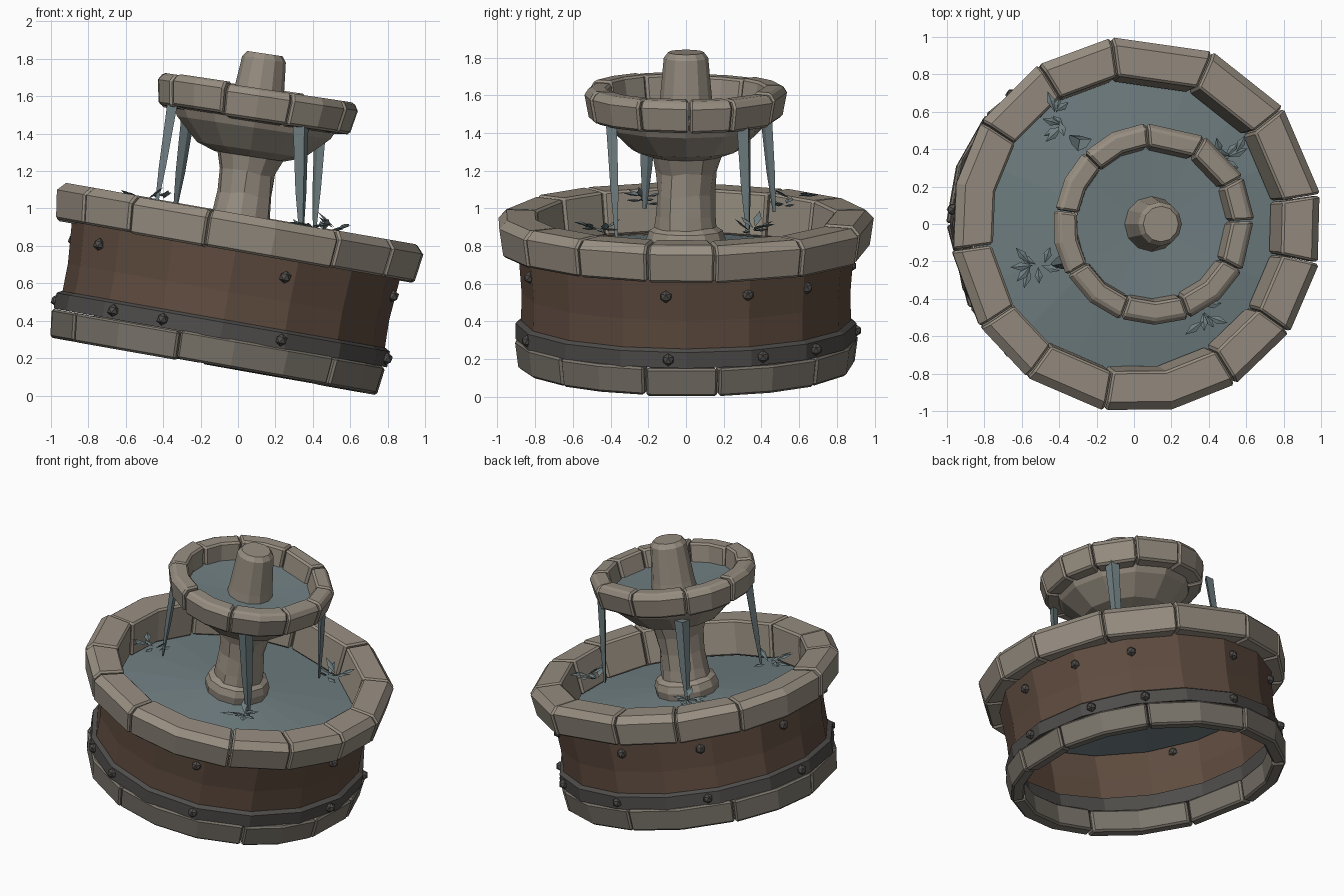
import bpy, bmesh, random
from math import sin, cos, radians, pi
from mathutils import Matrix, Vector

if "Cube" in bpy.data.objects:
    bpy.data.objects.remove(bpy.data.objects["Cube"])

random.seed(4)


def lean(deg):
    """The whole fountain leans to +x: local axis frame."""
    return Matrix.Translation((-0.12, 0, 0.16)) @ Matrix.Rotation(radians(deg), 4, 'Y')


LOW = lean(10.0)
# upper bowl leans a touch less, pivoting about its own centre
PIVOT = Vector((0, 0, 1.4))
HIGH = (Matrix.Translation((-0.008, 0, 0)) @ lean(9.4) @ Matrix.Translation(PIVOT)
        @ Matrix.Rotation(radians(-0.9), 4, 'Y') @ Matrix.Translation(-PIVOT))


def mat(name, col):
    m = bpy.data.materials.new(name)
    m.diffuse_color = (*col, 1)
    m.use_nodes = True
    m.node_tree.nodes["Principled BSDF"].inputs["Base Color"].default_value = m.diffuse_color
    return m


STONE = mat("stone", (0.31, 0.27, 0.22))
DARK = mat("dark_stone", (0.20, 0.18, 0.15))
WOOD = mat("wood", (0.115, 0.072, 0.05))
IRON = mat("iron", (0.08, 0.075, 0.07))
WATER = mat("water", (0.16, 0.21, 0.22))


def finish(bm, name, m, world=LOW):
    bmesh.ops.recalc_face_normals(bm, faces=bm.faces[:])
    bm.transform(world)
    me = bpy.data.meshes.new(name)
    bm.to_mesh(me)
    bm.free()
    me.materials.append(m)
    ob = bpy.data.objects.new(name, me)
    bpy.context.collection.objects.link(ob)
    return ob


def polar(r, a, h):
    return Vector((r * cos(a), r * sin(a), h))


def lathe(name, prof, n, m, world=LOW, jitter=0.0, cap=False, closed=False):
    """Revolve (r, h) points; a radius of 0 closes to a point."""
    bm = bmesh.new()
    rings = []
    for r, h in prof:
        if r == 0:
            rings.append([bm.verts.new((0, 0, h))] * n)
        else:
            rings.append([bm.verts.new(polar(r + random.uniform(-jitter, jitter), 2 * pi * i / n,
                          h + random.uniform(-jitter, jitter))) for i in range(n)])
    pairs = list(zip(rings, rings[1:])) + ([(rings[-1], rings[0])] if closed else [])
    for a, b in pairs:
        for i in range(n):
            j = (i + 1) % n
            bm.faces.new(list(dict.fromkeys((a[i], a[j], b[j], b[i]))))
    if cap:
        bm.faces.new(rings[-1])
    return finish(bm, name, m, world)


def block_ring(name, prof, joints, step, m, world=LOW, gap=0.004, jr=0.006, jh=0.005, bevel=0.012):
    """Ring of separate curved blocks split at the given joint angles."""
    bm = bmesh.new()
    mean_r = sum(p[0] for p in prof) / len(prof)
    for k, a0 in enumerate(joints):
        span = (joints[(k + 1) % len(joints)] - a0) % 360
        n = max(1, round(span / step))
        s, e = radians(a0) + gap / mean_r, radians(a0 + span) - gap / mean_r
        dr, dh = random.uniform(-jr, jr), random.uniform(-jh, jh)
        secs = [[bm.verts.new(polar(r + dr, s + (e - s) * i / n, h + dh)) for r, h in prof]
                for i in range(n + 1)]
        for p, q in zip(secs, secs[1:]):
            for i in range(len(prof)):
                j = (i + 1) % len(prof)
                bm.faces.new((p[i], p[j], q[j], q[i]))
        bm.faces.new(secs[0])
        bm.faces.new(secs[-1])
    bmesh.ops.recalc_face_normals(bm, faces=bm.faces[:])
    sharp = [e for e in bm.edges if e.calc_face_angle(0) > 0.9]
    bmesh.ops.bevel(bm, geom=sharp, offset=bevel, segments=1, affect='EDGES', profile=0.5)
    return finish(bm, name, m, world)


# lower basin: base stones, iron band, wooden drum, rim stones, water
block_ring("base_stones", [(0.81, 0), (0.895, -0.003), (0.915, 0.15), (0.81, 0.15)],
           [346, 11, 50, 95, 140, 180, 210, 256, 313], 22, DARK)
lathe("iron_band", [(0.84, 0.15), (0.905, 0.15), (0.905, 0.235), (0.88, 0.25), (0.84, 0.25)],
      16, IRON, closed=True)
lathe("wooden_drum", [(0.876, 0.2), (0.872, 0.4), (0.893, 0.66)], 16, WOOD)
block_ring("rim_stones",
           [(0.86, 0.62), (0.985, 0.62), (1.008, 0.775), (0.965, 0.82), (0.80, 0.82), (0.77, 0.585),
            (0.85, 0.585)],
           [9, 38, 66, 98, 122, 147, 188, 213, 234, 260, 302, 325, 348], 22, STONE)
lathe("lower_water", [(0, 0.66), (0.2, 0.64), (0.87, 0.565)], 16, WATER)

# bolts on band and drum
bm = bmesh.new()
for r, h, angs in ((0.90, 0.195, (229, 249, 291, 354, 27, 50, 90, 130, 175)),
                   (0.876, 0.53, (214, 289, 353, 22, 47, 95, 130, 170))):
    for a in angs:
        bmesh.ops.create_icosphere(bm, subdivisions=1, radius=0.034,
                                   matrix=Matrix.Translation(polar(r, radians(a), h)))
finish(bm, "bolts", IRON)

# column with foot and rough shaft
lathe("column_foot", [(0.2, 0.62), (0.21, 0.69), (0.195, 0.735), (0.155, 0.76)], 12, STONE, HIGH)
lathe("column_shaft", [(0.165, 0.72), (0.16, 0.82), (0.152, 0.93), (0.155, 1.05), (0.185, 1.15)],
      12, STONE, HIGH, jitter=0.01)

# upper bowl, its rim, water and spout
lathe("upper_bowl", [(0, 1.13), (0.19, 1.135), (0.29, 1.17), (0.415, 1.29), (0.45, 1.36), (0.42, 1.39)],
      12, STONE, HIGH)
block_ring("upper_rim_stones",
           [(0.43, 1.325), (0.515, 1.335), (0.54, 1.465), (0.515, 1.505), (0.42, 1.505), (0.395, 1.35)],
           [2, 28, 60, 95, 135, 172, 210, 250, 290, 332], 24, STONE, HIGH, jr=0.012, jh=0.01)
lathe("upper_water", [(0, 1.36), (0.43, 1.38)], 12, WATER, HIGH)
lathe("spout", [(0.15, 1.35), (0.14, 1.42), (0.118, 1.66), (0.095, 1.69)], 12, STONE, HIGH, cap=True)

# falling streams and leaf-shaped splash drops (world positions)
STREAMS = [((-0.27, 0.43, 1.52), (-0.34, 0.47, 0.98), (-0.42, 0.59, 1.07)),
           ((-0.35, -0.20, 1.57), (-0.44, -0.22, 1.00), (-0.55, -0.22, 1.06)),
           ((0.45, 0.31, 1.47), (0.41, 0.33, 0.86), (0.54, 0.37, 0.90)),
           ((0.34, -0.40, 1.46), (0.34, -0.37, 0.84), (0.38, -0.50, 0.91))]
streams, drops = bmesh.new(), bmesh.new()
for top, foot, splash in STREAMS:
    top, foot, splash = Vector(top), Vector(foot), Vector(splash)
    out = Vector((top.x - 0.1, top.y, 0)).normalized()
    side = Vector((-out.y, out.x, 0))
    rings = []
    for t, w in ((0, 0.05), (0.15, 0.045), (0.6, 0.034), (1, 0.012)):
        c = top.lerp(foot, t)
        rings.append([streams.verts.new(c + side * w * u + out * w * v)
                      for u, v in ((-1, -0.2), (0, 0.6), (1, -0.2), (0, -0.5))])
    for a, b in zip(rings, rings[1:]):
        for i in range(4):
            j = (i + 1) % 4
            streams.faces.new((a[i], a[j], b[j], b[i]))
    streams.faces.new(rings[0])
    streams.faces.new(rings[-1])
    base = foot.lerp(splash, 0.5)
    for k in range(8):
        ang = 2 * pi * k / 8 + random.uniform(-0.3, 0.3)
        d = Vector((cos(ang), sin(ang), random.uniform(-0.05, 0.6)))
        d = (d + out * 0.5).normalized()
        w = d.cross(Vector((0, 0, 1))).normalized() * 0.022
        ln = random.uniform(0.08, 0.13)
        p = base + (splash - foot) * random.uniform(-0.2, 0.6) + d * 0.01
        up = Vector((0, 0, 0.008))
        tail, tip = drops.verts.new(p), drops.verts.new(p + d * ln)
        mid = p + d * ln * 0.55
        l, r, u, b = (drops.verts.new(mid + o) for o in (w, -w, up, -up))
        for x, y in ((l, u), (u, r), (r, b), (b, l)):
            drops.faces.new((tail, x, y))
            drops.faces.new((tip, y, x))
finish(streams, "water_streams", WATER, Matrix())
finish(drops, "splash_drops", WATER, Matrix())
